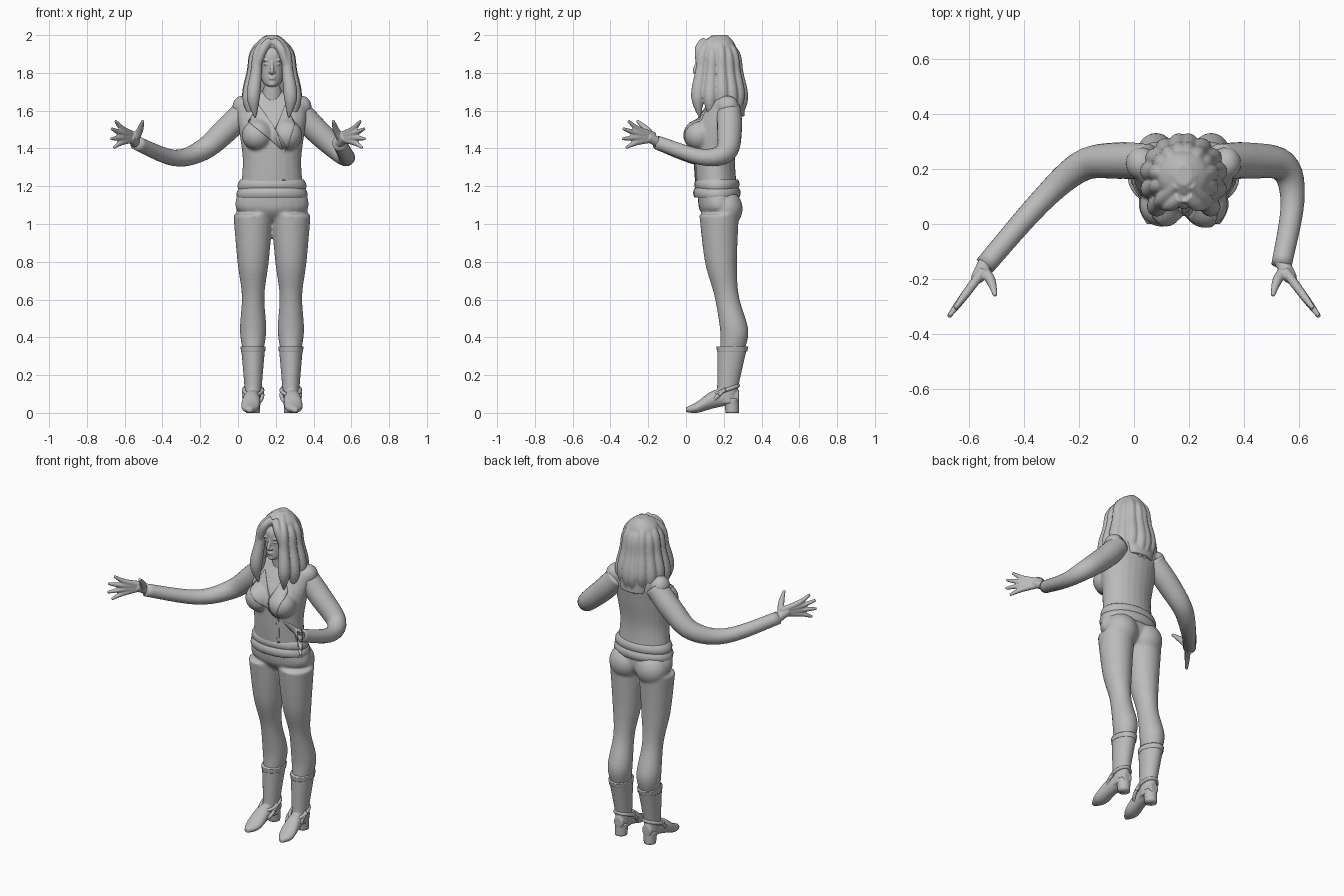
import bpy, bmesh, math
from mathutils import Vector, Matrix

MIDDLE = 0.18       # body centre line
LEG = 0.1           # distance of each leg from the centre line
SIDES = {"right": -1, "left": 1}

if "Cube" in bpy.data.objects:
    bpy.data.objects.remove(bpy.data.objects["Cube"])

grey = bpy.data.materials.new("plain_grey")
grey.use_nodes = True
grey.diffuse_color = (0.5, 0.5, 0.5, 1)
grey.node_tree.nodes["Principled BSDF"].inputs["Base Color"].default_value = grey.diffuse_color


def spline(rows, steps=6):
    """Smoothly resample a list of equal-length number rows."""
    rows = [Vector(row) for row in rows]
    smooth = []
    for i, (start, end) in enumerate(zip(rows, rows[1:])):
        before = rows[max(i - 1, 0)]
        after = rows[min(i + 2, len(rows) - 1)]
        leave, arrive = (end - before) / 2, (after - start) / 2
        for step in range(steps):
            t = step / steps
            ease = t * t * (3 - 2 * t)
            smooth.append(start.lerp(end, ease) + leave * t * (1 - t) ** 2 - arrive * t * t * (1 - t))
    return smooth + [rows[-1]]


def loft(bm, rings, sides=24):
    """Skin elliptical rings, each given as centre and two half axes."""
    angles = [math.tau * i / sides for i in range(sides)]
    loops = [[bm.verts.new(centre + across * math.cos(a) + along * math.sin(a)) for a in angles]
             for centre, across, along in rings]
    for lower, upper in zip(loops, loops[1:]):
        for i in range(sides):
            bm.faces.new((lower[i - 1], lower[i], upper[i], upper[i - 1]))
    bm.faces.new(loops[0])
    bm.faces.new(loops[-1])


def ring(height, half, front, back):
    return height, half, front, back


def upright(bm, rings, out=0):
    """Skin horizontal rings into a column standing off the centre line."""
    loft(bm, [(Vector((MIDDLE + out, (front + back) / 2, height)),
               Vector((half, 0, 0)), Vector((0, (back - front) / 2, 0)))
              for height, half, front, back in spline(rings)])


def tube(bm, points, radii):
    """Round tube through the points, with one radius for each point."""
    path = spline([(*point, radius) for point, radius in zip(points, radii)])
    rings, across = [], Vector((0.3, 0.5, 0.8))
    for i, spot in enumerate(path):
        heading = (path[min(i + 1, len(path) - 1)] - path[max(i - 1, 0)]).xyz.normalized()
        across = (across - heading * across.dot(heading)).normalized()
        radius = max(spot.w, 0.003)
        rings.append((spot.xyz, across * radius, heading.cross(across) * radius))
    loft(bm, rings)


def ball(bm, out, y, z, size):
    place = Matrix.Translation((MIDDLE + out, y, z)) @ Matrix.Diagonal((*size, 1))
    bmesh.ops.create_uvsphere(bm, u_segments=24, v_segments=16, radius=1, matrix=place)


def finish(name, bm, voxel=0, relax=0):
    """Make the object; a voxel size blends its overlapping volumes."""
    bmesh.ops.recalc_face_normals(bm, faces=bm.faces)
    for face in bm.faces:
        face.smooth = True
    mesh = bpy.data.meshes.new(name)
    bm.to_mesh(mesh)
    bm.free()
    mesh.materials.append(grey)
    part = bpy.data.objects.new(name, mesh)
    bpy.context.scene.collection.objects.link(part)
    if voxel:
        blend = part.modifiers.new("blend", 'REMESH')
        blend.mode, blend.voxel_size, blend.use_smooth_shade = 'VOXEL', voxel, True
        part.modifiers.new("relax", 'SMOOTH').iterations = relax
    return part


# Trousers: pelvis, seat and both legs blended together
bm = bmesh.new()
upright(bm, [ring(height=1.02, half=.06, front=.12, back=.22),
             ring(height=1.08, half=.19, front=.07, back=.27),
             ring(height=1.2, half=.17, front=.06, back=.27)])
for side in SIDES.values():
    ball(bm, side * .09, .21, 1.08, (.1, .09, .1))
    upright(bm, [ring(height=.33, half=.055, front=.18, back=.31),
                 ring(height=.44, half=.07, front=.18, back=.33),
                 ring(height=.62, half=.06, front=.15, back=.28),
                 ring(height=.8, half=.083, front=.1, back=.27),
                 ring(height=1.05, half=.105, front=.07, back=.28)], side * LEG)
finish("trousers", bm, voxel=.009, relax=4)

# Vest: torso with bust and shoulders
bm = bmesh.new()
upright(bm, [ring(height=1.19, half=.165, front=.05, back=.27),
             ring(height=1.34, half=.155, front=.04, back=.26),
             ring(height=1.5, half=.175, front=.04, back=.28),
             ring(height=1.6, half=.185, front=.09, back=.29),
             ring(height=1.66, half=.17, front=.13, back=.28),
             ring(height=1.71, half=.05, front=.15, back=.24)])
for side in SIDES.values():
    ball(bm, side * .08, .07, 1.47, (.08, .08, .08))
    ball(bm, side * .155, .22, 1.62, (.055, .06, .06))
vest = finish("vest", bm, voxel=.008, relax=5)

# Waistband: two soft rolls around the hips
for name, middle, grow in (("lower_waistband", 1.165, .012), ("upper_waistband", 1.21, .006)):
    bm = bmesh.new()
    rolls = []
    for step in range(-2, 3):
        bulge = grow - .002 * step * step
        rolls.append(ring(height=middle + step * .013, half=.175 + bulge - step * .003,
                          front=.05 - bulge, back=.277 + bulge))
    upright(bm, rolls)
    finish(name, bm)

# Lapels and front closure draped over the vest
panels = {
    "right_lapel": ((.11, 1.63), (.055, 1.54), (.24, 1.39), (.2, 1.5)),
    "left_lapel": ((.25, 1.63), (.3, 1.53), (.26, 1.4), (.2, 1.5)),
    "front_closure": ((.235, 1.4), (.235, 1.23), (.25, 1.23), (.25, 1.4)),
}
for name, corners in panels.items():
    bm = bmesh.new()
    bm.faces.new([bm.verts.new((x, -.1, z)) for x, z in corners])
    bmesh.ops.subdivide_edges(bm, edges=bm.edges[:], cuts=11, use_grid_fill=True)
    panel = finish(name, bm)
    drape = panel.modifiers.new("drape", 'SHRINKWRAP')
    drape.target, drape.wrap_method, drape.wrap_mode = vest, 'PROJECT', 'ABOVE_SURFACE'
    drape.use_project_y, drape.use_positive_direction, drape.offset = True, True, .005
    panel.modifiers.new("thickness", 'SOLIDIFY').thickness = .009

# Arms: shoulder, upper arm, elbow, forearm and wrist
arm_paths = {
    "right": ((.05, .225, 1.61), (-.06, .23, 1.5), (-.19, .21, 1.39), (-.34, .08, 1.35), (-.54, -.15, 1.43)),
    "left": ((.31, .225, 1.61), (.41, .23, 1.5), (.54, .21, 1.38), (.575, .08, 1.355), (.535, -.15, 1.43)),
}
for name, path in arm_paths.items():
    bm = bmesh.new()
    tube(bm, path, (.065, .066, .056, .043, .037))
    finish(name + "_arm", bm)

# Hands: palm, a fan of four fingers and a raised thumb
for name, side in SIDES.items():
    bm = bmesh.new()
    wrist, palm = Vector((side * .53, -.125, 1.42)), Vector((side * .57, -.2, 1.46))
    outward, up = Vector((side * .6, -.8, 0)), Vector((0, 0, 1))
    tube(bm, (wrist, palm), (.028, .024))
    for finger in range(4):
        angle = math.radians(33 - 18 * finger)
        reach = .18 - .015 * abs(finger - 1.5)
        aim = outward * math.cos(angle) + up * math.sin(angle)
        root = palm - outward * .04 + up * (.01 - .007 * finger)
        tube(bm, (root, palm + aim * reach / 2, palm + aim * reach), (.017, .015, .008))
    tip = Vector((side * .503, -.26, 1.548))
    root = wrist.lerp(palm, .5)
    tube(bm, (root, root.lerp(tip, .5) - outward * .01, tip), (.02, .018, .008))
    finish(name + "_hand", bm, voxel=.005, relax=2)

# Boots: shaft blended with foot, then heel, cuff and ankle straps
for name, side in SIDES.items():
    bm = bmesh.new()
    upright(bm, [ring(height=.05, half=.042, front=.16, back=.27),
                 ring(height=.15, half=.047, front=.165, back=.28),
                 ring(height=.35, half=.064, front=.165, back=.325)], side * LEG)
    foot = spline([(0, .015, .004, .03), (.06, .047, 0, .06), (.15, .045, .025, .12), (.28, .03, .05, .12)])
    loft(bm, [(Vector((MIDDLE + side * (.12 - .08 * y), y, (low + high) / 2)),
               Vector((half, 0, 0)), Vector((0, 0, (high - low) / 2))) for y, half, low, high in foot])
    finish(name + "_boot", bm, voxel=.006, relax=2)

    bm = bmesh.new()
    upright(bm, [ring(height=0, half=.035, front=.21, back=.28),
                 ring(height=.075, half=.04, front=.2, back=.28)], side * LEG)
    finish(name + "_boot_heel", bm)

    bm = bmesh.new()
    upright(bm, [ring(height=.325, half=.064, front=.164, back=.324),
                 ring(height=.352, half=.067, front=.161, back=.33)], side * LEG)
    finish(name + "_boot_cuff", bm)

    bm = bmesh.new()
    for y, z, tilt in ((.21, .12, .35), (.175, .095, .75)):
        turns = [math.tau * i / 12 for i in range(13)]
        tube(bm, [(MIDDLE + side * LEG + .05 * math.cos(a), y + .07 * math.sin(a) * math.cos(tilt),
                   z + .07 * math.sin(a) * math.sin(tilt)) for a in turns], [.01] * len(turns))
    finish(name + "_boot_straps", bm)

# Head and neck with facial features
bm = bmesh.new()
upright(bm, [ring(height=1.727, half=.02, front=.07, back=.11),
             ring(height=1.75, half=.048, front=.06, back=.18),
             ring(height=1.82, half=.072, front=.06, back=.25),
             ring(height=1.91, half=.076, front=.06, back=.26),
             ring(height=1.97, half=.02, front=.13, back=.2)])
tube(bm, ((MIDDLE, .19, 1.62), (MIDDLE, .17, 1.77)), (.06, .05))
tube(bm, ((MIDDLE, .06, 1.86), (MIDDLE, .047, 1.81), (MIDDLE, .06, 1.8)), (.007, .012, .008))
for side in SIDES.values():
    ball(bm, side * .03, .068, 1.866, (.024, .012, .006))    # brow
    ball(bm, side * .03, .07, 1.846, (.014, .01, .007))      # eye
    ball(bm, side * .012, .056, 1.804, (.008, .009, .007))   # nostril
for lip in (1.768, 1.778):
    ball(bm, 0, .063, lip, (.02, .011, .005))
ball(bm, 0, .072, 1.742, (.02, .014, .014))                  # chin
finish("head", bm, voxel=.004, relax=2)

# Hair: a cap with centre-parted locks fanned around the head
bm = bmesh.new()
upright(bm, [ring(height=2, half=.03, front=.14, back=.22),
             ring(height=1.95, half=.09, front=.085, back=.26),
             ring(height=1.85, half=.11, front=.09, back=.285),
             ring(height=1.7, half=.12, front=.15, back=.31),
             ring(height=1.57, half=.08, front=.24, back=.31)])
fall = ((1.97, .03), (1.9, .09), (1.8, .105), (1.66, .125), (1.54, .11))
for side in SIDES.values():
    for lock in range(6):
        angle = math.radians(8 + 24 * lock)
        sideways, backward = side * math.sin(angle), math.cos(angle)
        if backward < 0:
            backward *= 1.4
        tube(bm, [(MIDDLE + reach * sideways, .17 + reach * backward, height + .01 * (lock % 2))
                  for height, reach in fall], (.02, .027, .03, .035, 0))
    tube(bm, [(MIDDLE + side * out, y, z) for out, y, z in ((.01, .1, 1.97), (.05, .07, 1.92), (.09, .08, 1.8))],
         (.022, .024, .02))
finish("hair", bm, voxel=.0055, relax=2)
